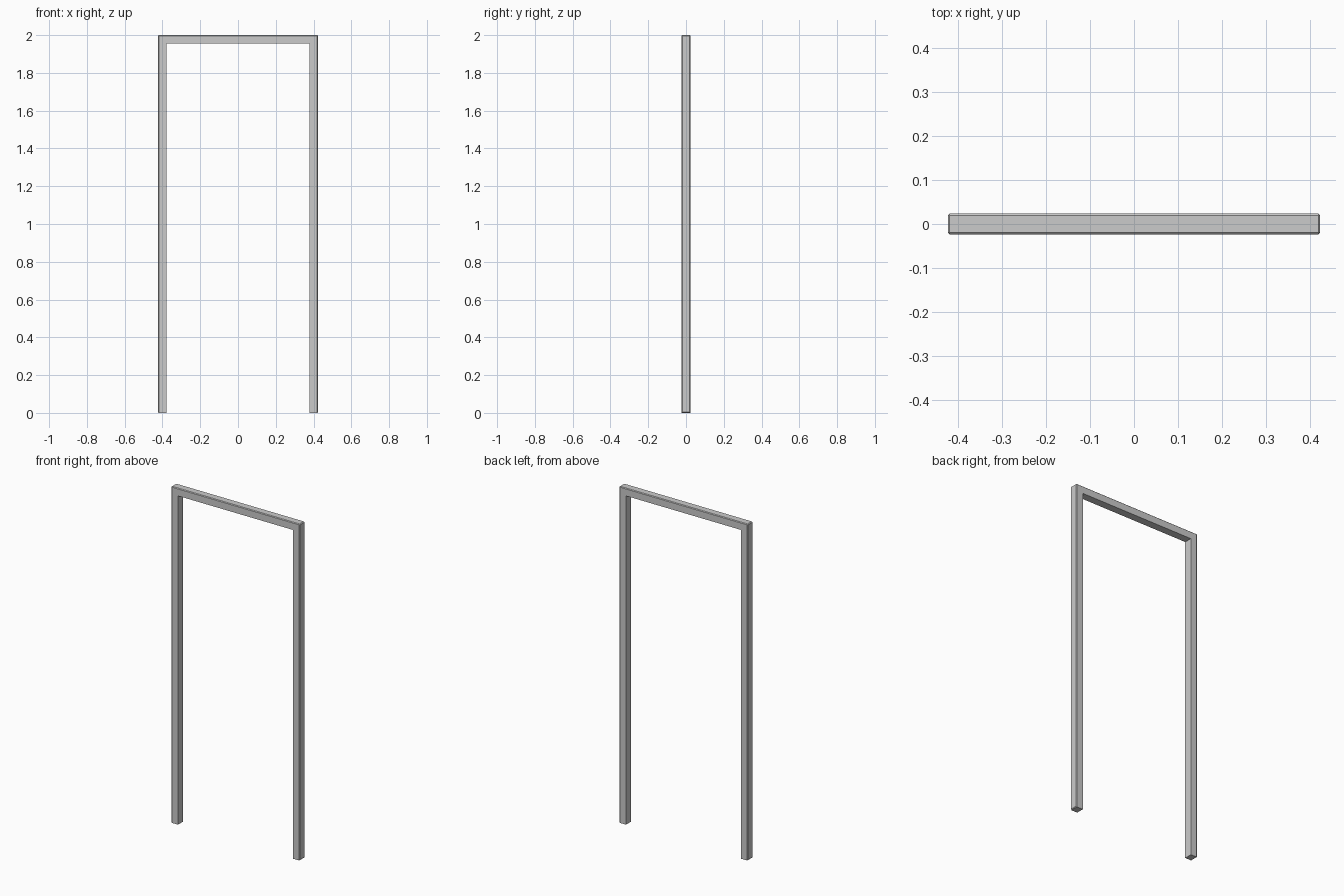
import bpy, bmesh

if "Cube" in bpy.data.objects:
    bpy.data.objects.remove(bpy.data.objects["Cube"])

W, H, D, T = 0.423, 2.0, 0.0235, 0.045   # half width, height, half depth, bar width
BEVEL = 0.004

# U-shaped profile of the door frame, extruded front to back
profile = [(-W, 0), (-W, H), (W, H), (W, 0),
           (W - T, 0), (W - T, H - T), (T - W, H - T), (T - W, 0)]
bm = bmesh.new()
face = bm.faces.new([bm.verts.new((x, -D, z)) for x, z in profile])
ext = bmesh.ops.extrude_face_region(bm, geom=[face])
bmesh.ops.translate(bm, vec=(0, 2 * D, 0),
                    verts=[g for g in ext["geom"] if isinstance(g, bmesh.types.BMVert)])
bmesh.ops.recalc_face_normals(bm, faces=bm.faces)

# Small chamfer along the outer edges only
def is_outer(edge):
    a, b = (v.co for v in edge.verts)
    on_side = abs(abs(a.x) - W) < 1e-4 and abs(a.x - b.x) < 1e-4
    on_top = abs(a.z - H) < 1e-4 and abs(b.z - H) < 1e-4
    return on_side or on_top

bmesh.ops.bevel(bm, geom=[e for e in bm.edges if is_outer(e)], offset=BEVEL,
                offset_type='OFFSET', segments=1, profile=0.5, affect='EDGES')
mesh = bpy.data.meshes.new("door_frame")
bm.to_mesh(mesh)
bm.free()
bpy.context.collection.objects.link(bpy.data.objects.new("door_frame", mesh))
